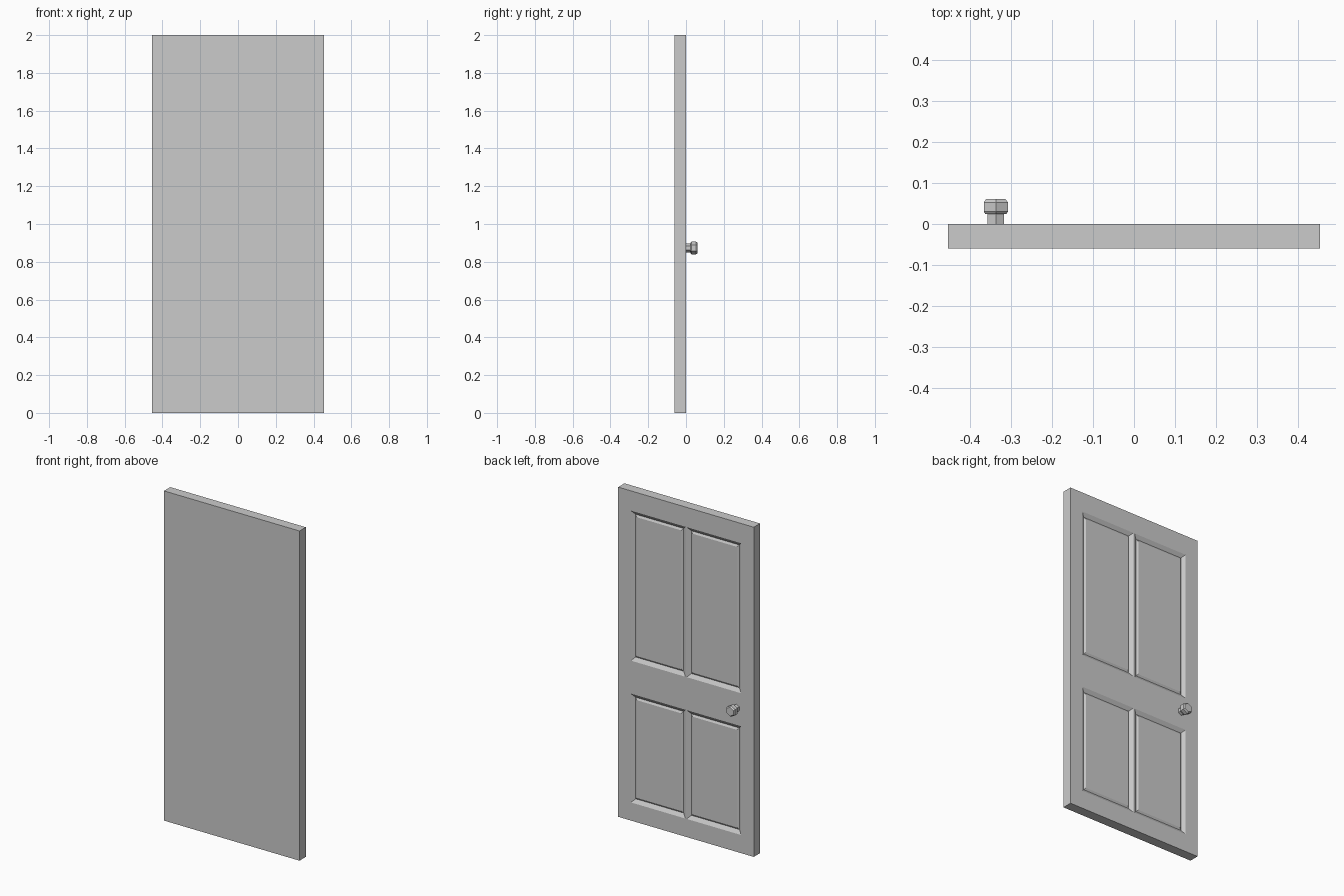
import bpy, bmesh, math
from mathutils import Matrix

if "Cube" in bpy.data.objects:
    bpy.data.objects.remove(bpy.data.objects["Cube"])


def finish(bm, name):
    bmesh.ops.recalc_face_normals(bm, faces=bm.faces[:])
    me = bpy.data.meshes.new(name)
    bm.to_mesh(me)
    bm.free()
    ob = bpy.data.objects.new(name, me)
    bpy.context.collection.objects.link(ob)
    return ob


# Door leaf: gridded panel face, extruded to a slab
THICK = 0.06
xs = [-0.455, -0.37, -0.004, 0.004, 0.37, 0.455]
zs = [0, 0.11, 0.77, 0.97, 1.88, 2.0]
bm = bmesh.new()
grid = [[bm.verts.new((x, 0, z)) for x in xs] for z in zs]
cells = {}
for j in range(5):
    for i in range(5):
        # wound so the normal points to +y
        cells[i, j] = bm.faces.new((grid[j][i], grid[j + 1][i],
                                    grid[j + 1][i + 1], grid[j][i + 1]))
bm.normal_update()
panels = [cells[i, j] for i in (1, 3) for j in (1, 3)]

# Slab sides and plain front
rim = [e for e in bm.edges if e.is_boundary]
ext = bmesh.ops.extrude_edge_only(bm, edges=rim)["geom"]
bmesh.ops.translate(bm, vec=(0, -THICK, 0),
                    verts=[g for g in ext if isinstance(g, bmesh.types.BMVert)])
bmesh.ops.holes_fill(bm, edges=[g for g in ext if isinstance(g, bmesh.types.BMEdge)])

# Panel mouldings: slope into a groove, then back up to a raised field
bm.normal_update()
for width, depth in ((0.022, -0.015), (0.012, 0.007)):
    bmesh.ops.inset_individual(bm, faces=panels, thickness=width, depth=depth,
                               use_even_offset=True)
    bm.normal_update()
finish(bm, "door_leaf")

# Hexagonal knob: lathe-like profile of (radius, y) rings
profile = [(0.023, -0.004), (0.023, 0.024), (0.029, 0.024), (0.034, 0.030),
           (0.034, 0.053), (0.027, 0.061)]
bm = bmesh.new()
rings = [[bm.verts.new((r * math.sin(k * math.pi / 3), y, r * math.cos(k * math.pi / 3)))
          for k in range(6)] for r, y in profile]
for a, b in zip(rings, rings[1:]):
    for k in range(6):
        n = (k + 1) % 6
        bm.faces.new((a[k], a[n], b[n], b[k]))
bm.faces.new(rings[0])
bm.faces.new(rings[-1])
bm.transform(Matrix.Translation((-0.338, 0, 0.873)))
finish(bm, "door_knob")
